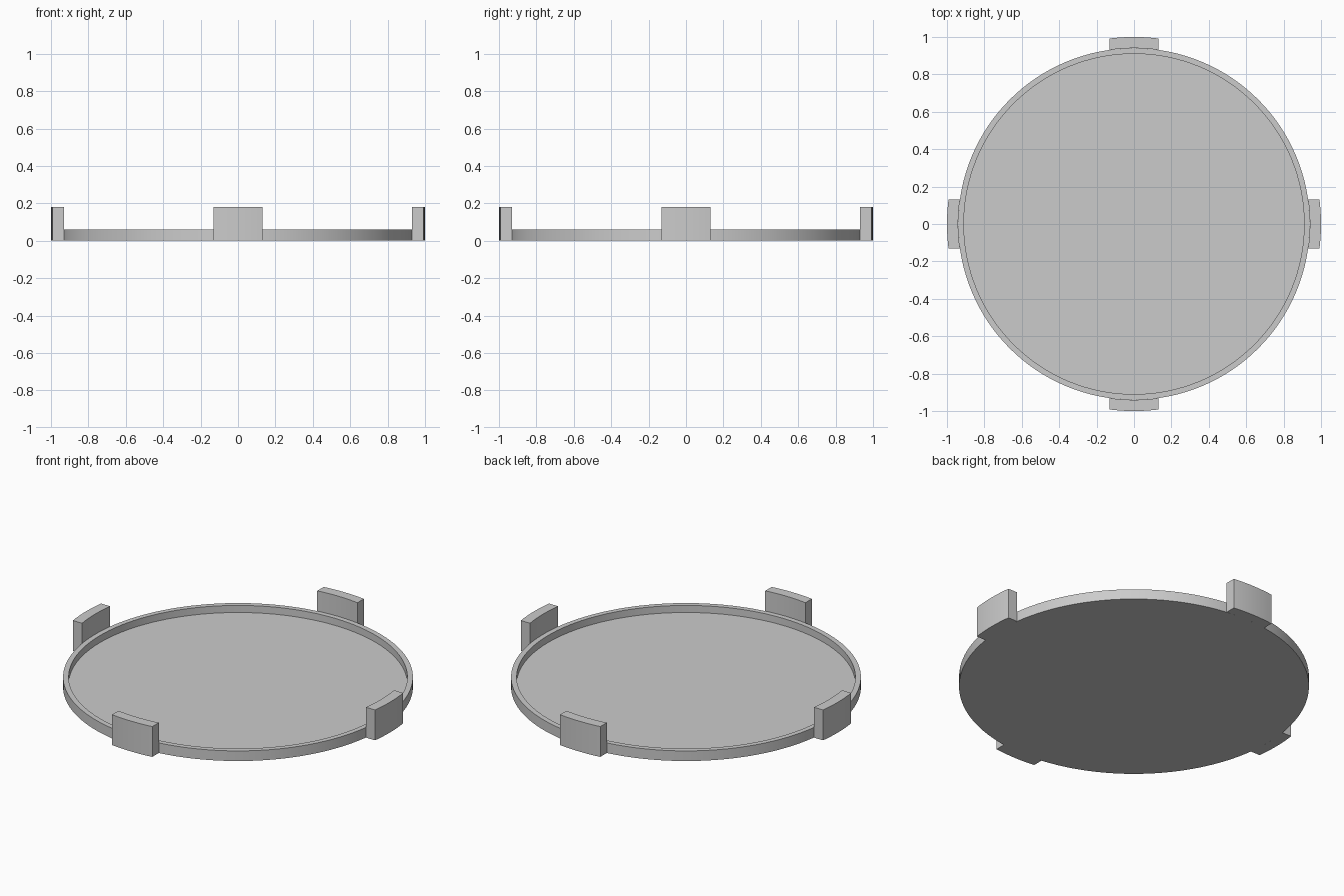
import bpy
import bmesh
from math import sqrt, radians, pi
from mathutils import Matrix, Vector

cube = bpy.data.objects.get("Cube")
if cube:
    bpy.data.objects.remove(cube, do_unlink=True)

RIM_R, INNER_R, TAB_R = 0.94, 0.91, 1.0
RIM_H, FLOOR_H, TAB_H = 0.06, 0.018, 0.18
TAB_HALF = 0.132

grey = bpy.data.materials.new("light_grey")
grey.use_nodes = True
colour = (0.6, 0.6, 0.6, 1)
grey.diffuse_color = colour
grey.node_tree.nodes["Principled BSDF"].inputs["Base Color"].default_value = colour


def finish(name, bm):
    """Turn a bmesh into a grey object, smooth on its curved walls."""
    bmesh.ops.recalc_face_normals(bm, faces=bm.faces)
    mesh = bpy.data.meshes.new(name)
    bm.to_mesh(mesh)
    bm.free()
    mesh.materials.append(grey)
    obj = bpy.data.objects.new(name, mesh)
    bpy.context.collection.objects.link(obj)
    bpy.ops.object.select_all(action='DESELECT')
    obj.select_set(True)
    bpy.context.view_layer.objects.active = obj
    bpy.ops.object.shade_smooth_by_angle(angle=radians(30))
    return obj


# Shallow round tray: a base disc, raised wall and recessed floor
bm = bmesh.new()
profile = [(RIM_R, 0), (RIM_R, RIM_H), (INNER_R, RIM_H), (INNER_R, FLOOR_H)]
verts = [bm.verts.new((r, 0, z)) for r, z in profile]
edges = [bm.edges.new(pair) for pair in zip(verts, verts[1:])]
bmesh.ops.spin(bm, geom=verts + edges, cent=(0, 0, 0), axis=(0, 0, 1),
               angle=2 * pi, steps=128, use_duplicate=False)
bmesh.ops.remove_doubles(bm, verts=bm.verts, dist=1e-4)
bmesh.ops.holes_fill(bm, edges=[e for e in bm.edges if e.is_boundary], sides=0)
finish("tray", bm)

# Upright curved tabs with parallel ends, hugging the outside of the wall
STEPS = 12
xs = [TAB_HALF * (2 * i / STEPS - 1) for i in range(STEPS + 1)]
outline = [(x, -sqrt(TAB_R ** 2 - x * x)) for x in xs]
outline += [(x, -sqrt(RIM_R ** 2 - x * x)) for x in reversed(xs)]

for i, side in enumerate(("front", "left", "back", "right")):
    bm = bmesh.new()
    base = bm.faces.new([bm.verts.new((x, y, 0)) for x, y in outline])
    top = bmesh.ops.extrude_face_region(bm, geom=[base], use_keep_orig=True)["geom"]
    bmesh.ops.translate(bm, vec=Vector((0, 0, TAB_H)),
                        verts=[g for g in top if isinstance(g, bmesh.types.BMVert)])
    bmesh.ops.rotate(bm, cent=(0, 0, 0), matrix=Matrix.Rotation(i * pi / 2, 3, 'Z'),
                     verts=bm.verts)
    finish(side + "_tab", bm)
